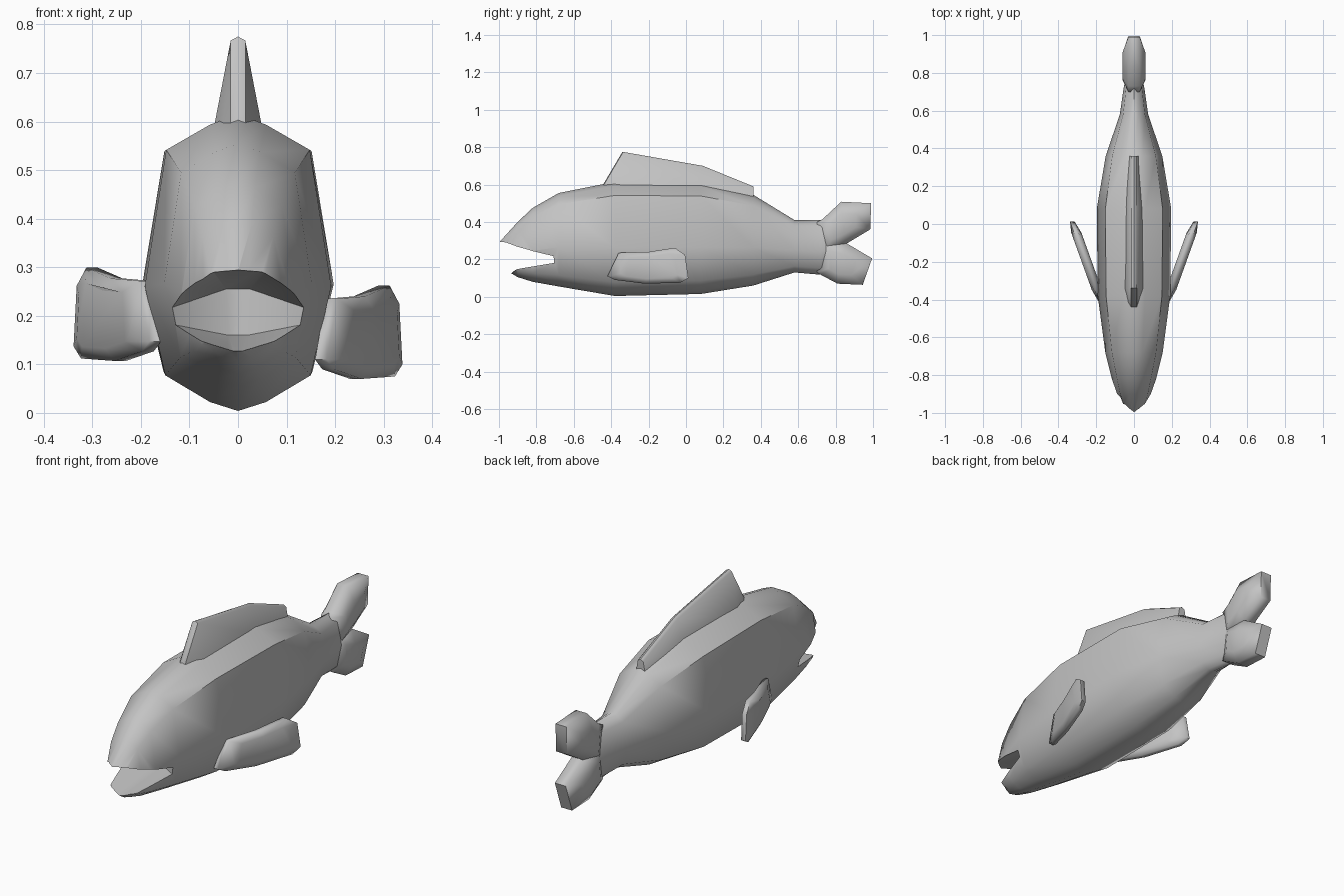
import bpy, bmesh, math
from mathutils import Vector

cube = bpy.data.objects.get("Cube")
if cube:
    bpy.data.objects.remove(cube, do_unlink=True)

grey = bpy.data.materials.new("plain grey")
grey.use_nodes = True
grey.diffuse_color = (0.55, 0.55, 0.55, 1)
grey.node_tree.nodes["Principled BSDF"].inputs["Base Color"].default_value = grey.diffuse_color


def finish(bm, name):
    bmesh.ops.triangulate(bm, faces=[f for f in bm.faces if len(f.verts) > 4])
    bmesh.ops.recalc_face_normals(bm, faces=bm.faces)
    mesh = bpy.data.meshes.new(name)
    bm.to_mesh(mesh)
    bm.free()
    mesh.materials.append(grey)
    obj = bpy.data.objects.new(name, mesh)
    bpy.context.collection.objects.link(obj)
    return obj


def smooth(obj, degrees=65):
    bpy.ops.object.select_all(action="DESELECT")
    obj.select_set(True)
    bpy.context.view_layer.objects.active = obj
    bpy.ops.object.shade_smooth_by_angle(angle=math.radians(degrees))


def loft(name, loops):
    """Skin a row of equal-length closed loops and cap both ends."""
    bm = bmesh.new()
    rows = [[bm.verts.new(p) for p in loop] for loop in loops]
    n = len(rows[0])
    for a, b in zip(rows, rows[1:]):
        for i in range(n):
            j = (i + 1) % n
            bm.faces.new((a[i], a[j], b[j], b[i]))
    bm.faces.new(rows[0])
    bm.faces.new(rows[-1])
    return finish(bm, name)


def blade(name, outline, rim, core, inset, place):
    """Fin that is thicker in the middle than along its outline (y, z)."""
    cy = sum(p[0] for p in outline) / len(outline)
    cz = sum(p[1] for p in outline) / len(outline)
    inner = [(cy + (y - cy) * inset, cz + (z - cz) * inset) for y, z in outline]
    layers = ((inner, core), (outline, rim), (outline, -rim), (inner, -core))
    obj = loft(name, [[place(t, y, z) for y, z in ring] for ring, t in layers])
    smooth(obj)
    return obj


# Body: half section as (width share, height share), mirrored into a full ring
half = [(0, 1), (0.3, 0.965), (0.77, 0.88), (1, 0.42), (0.78, 0.12), (0.3, 0.03), (0, 0)]
section = half + [(-x, z) for x, z in reversed(half[1:-1])]

# y, top, bottom, half width, lean of the lower jaw, sweep of the sides
stations = [
    (-1.00, 0.29, 0.135, 0.07, 0.05, 0.04),
    (-0.90, 0.40, 0.105, 0.095, 0, 0),
    (-0.82, 0.475, 0.08, 0.117, 0, 0),
    (-0.68, 0.555, 0.055, 0.152, 0, 0),
    (-0.38, 0.615, 0.004, 0.192, 0, 0),
    (0.08, 0.61, 0.015, 0.197, 0, 0),
    (0.36, 0.545, 0.06, 0.15, 0, 0),
    (0.58, 0.41, 0.13, 0.075, 0, 0),
    (0.72, 0.41, 0.118, 0.055, 0, 0),
    (0.84, 0.36, 0.21, 0.03, 0, 0),
]
body = loft("body", [
    [(w * x, y + lean * (1 - z) + sweep * abs(x), lo + (hi - lo) * z) for x, z in section]
    for y, hi, lo, w, lean, sweep in stations])

# Mouth: a wedge narrowing into a throat slot, cut from the head
bm = bmesh.new()
corners = [(0.2, -0.76, 0.195), (0.06, -1.1, 0.305), (0.2, -1.1, 0.25),
           (0.005, -1.1, 0.11), (0.025, -0.62, 0.255), (0.02, -0.62, 0.16)]
for x, y, z in corners:
    for side in (1, -1):
        bm.verts.new((side * x, y, z))
bmesh.ops.convex_hull(bm, input=bm.verts)
cutter = finish(bm, "mouth_cutter")
cutter.hide_render = True
cut = body.modifiers.new("mouth", "BOOLEAN")
cut.operation = "DIFFERENCE"
cut.solver = "EXACT"
cut.object = cutter
bpy.context.view_layer.update()
carved = bpy.data.meshes.new_from_object(body.evaluated_get(bpy.context.evaluated_depsgraph_get()))
body.modifiers.clear()
body.data = carved
bpy.data.objects.remove(cutter, do_unlink=True)
smooth(body, 50)

# Dorsal fin: tapered sections from front to back as (y, base, top, base half width)
spine = [(-0.44, 0.54, 0.605, 0.035), (-0.34, 0.56, 0.775, 0.055),
         (0.09, 0.56, 0.70, 0.05), (0.36, 0.50, 0.59, 0.03)]
dorsal = loft("dorsal_fin", [
    [(-w, y, lo), (-0.015, y, hi - 0.008), (0, y, hi), (0.015, y, hi - 0.008), (w, y, lo)]
    for y, lo, hi, w in spine])
smooth(dorsal, 50)

# Tail: two forked lobes
upper = [(0.70, 0.40), (0.73, 0.415), (0.83, 0.508), (0.99, 0.50),
         (0.985, 0.36), (0.86, 0.285), (0.72, 0.22)]
lower = [(0.70, 0.13), (0.72, 0.118), (0.81, 0.07), (0.945, 0.064),
         (0.995, 0.205), (0.86, 0.285), (0.72, 0.32)]
for name, outline in (("upper_tail_lobe", upper), ("lower_tail_lobe", lower)):
    blade(name, outline, 0.03, 0.06, 0.5, lambda t, y, z: (t, y, z))

# Side fins: swept outward, the right one sits a little higher
paddle = [(-0.42, 0.11), (-0.36, 0.235), (-0.2, 0.24), (-0.06, 0.262), (-0.005, 0.225),
          (0.013, 0.10), (-0.03, 0.075), (-0.22, 0.07), (-0.38, 0.09)]
for name, side, lift in (("left_side_fin", 1, 0), ("right_side_fin", -1, 0.037)):
    blade(name, paddle, 0.012, 0.027, 0.7,
          lambda t, y, z: (side * (0.322 + 0.36 * y + t), y, z + lift))
